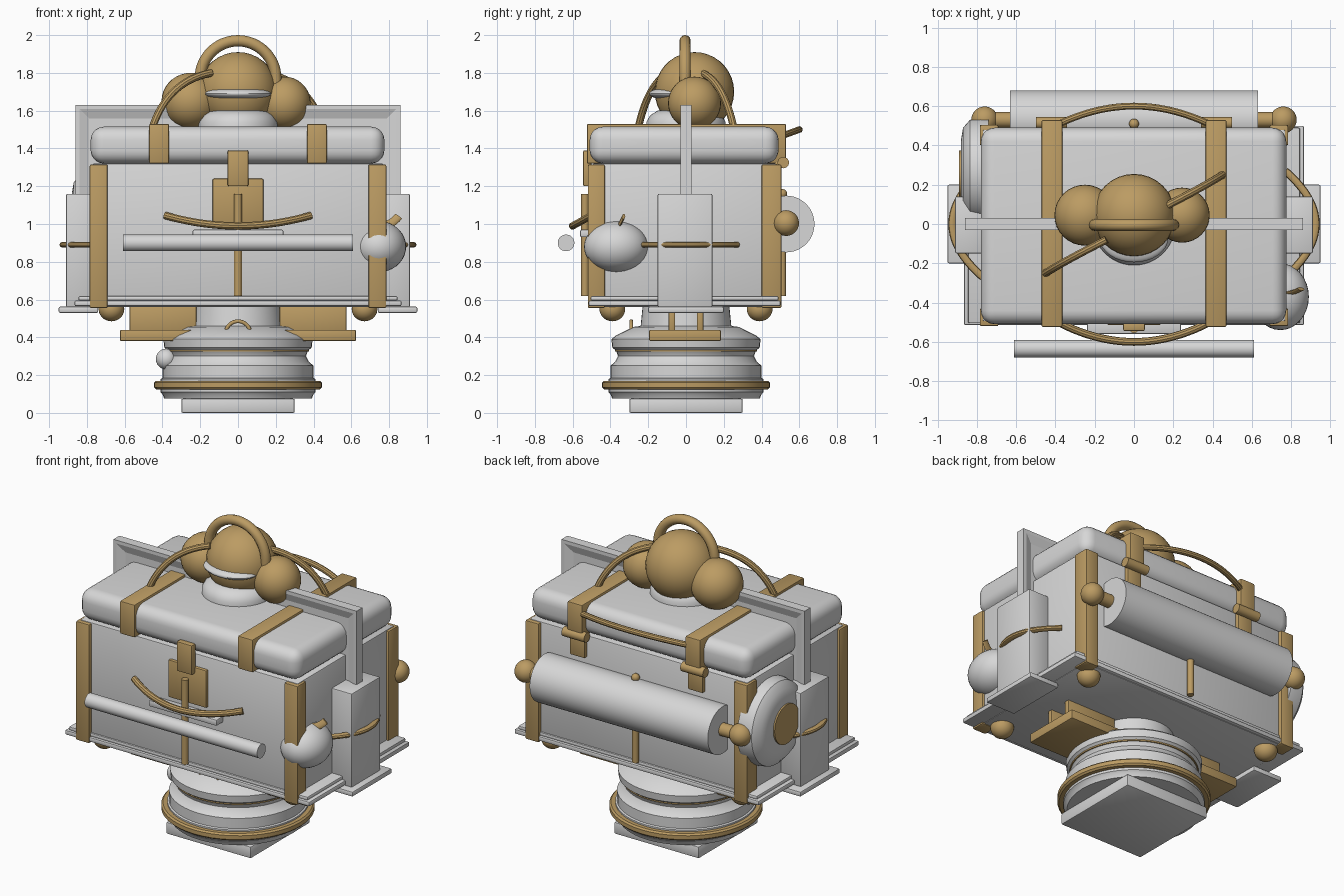
import bpy, bmesh, math
from mathutils import Vector, Matrix

cube = bpy.data.objects.get("Cube")
if cube:
    bpy.data.objects.remove(cube)


def material(name, rgb):
    m = bpy.data.materials.new(name)
    m.use_nodes = True
    m.diffuse_color = (*rgb, 1)
    m.node_tree.nodes["Principled BSDF"].inputs["Base Color"].default_value = (*rgb, 1)
    return m


GREY = material("pale grey", (0.68, 0.68, 0.68))
GOLD = material("old gold", (0.50, 0.33, 0.125))


def finish(name, bm, mat, smooth=True):
    me = bpy.data.meshes.new(name)
    bmesh.ops.recalc_face_normals(bm, faces=bm.faces)
    bm.to_mesh(me)
    bm.free()
    ob = bpy.data.objects.new(name, me)
    bpy.context.collection.objects.link(ob)
    me.materials.append(mat)
    if smooth:
        bpy.ops.object.select_all(action='DESELECT')
        ob.select_set(True)
        bpy.context.view_layer.objects.active = ob
        bpy.ops.object.shade_smooth_by_angle(angle=math.radians(35))
    return ob


def box(name, mat, x, y, z, bevel=0.008, segments=2):
    """Box from (min, max) ranges with softened edges."""
    bm = bmesh.new()
    bmesh.ops.create_cube(bm, size=1)
    for v in bm.verts:
        for i, r in enumerate((x, y, z)):
            v.co[i] = min(r) if v.co[i] < 0 else max(r)
    if bevel:
        bmesh.ops.bevel(bm, geom=bm.edges[:], offset=bevel, segments=segments,
                        profile=0.5, affect='EDGES')
    return finish(name, bm, mat)


def ball(name, mat, centre, radii):
    bm = bmesh.new()
    bmesh.ops.create_uvsphere(bm, u_segments=32, v_segments=18, radius=1)
    bmesh.ops.transform(bm, matrix=Matrix.Translation(centre) @ Matrix.Diagonal((*radii, 1)),
                        verts=bm.verts)
    return finish(name, bm, mat)


def lathe(name, mat, profile, centre=(0, 0, 0), axis='Z'):
    """Spin (radius, height) pairs about an axis."""
    bm = bmesh.new()
    vs = [bm.verts.new((r, 0, h)) for r, h in profile]
    es = [bm.edges.new(p) for p in zip(vs, vs[1:])]
    bmesh.ops.spin(bm, geom=vs + es, cent=(0, 0, 0), axis=(0, 0, 1),
                   angle=math.tau, steps=48)
    bmesh.ops.remove_doubles(bm, verts=bm.verts, dist=0.0001)
    turn = Matrix.Rotation(math.pi / 2, 4, 'Y') if axis == 'X' else Matrix()
    bmesh.ops.transform(bm, matrix=Matrix.Translation(centre) @ turn, verts=bm.verts)
    return finish(name, bm, mat)


def rod(name, mat, centre, radius, length, axis='X'):
    h = length / 2
    return lathe(name, mat, [(0, -h), (radius, -h), (radius, h), (0, h)], centre, axis)


def arc(name, mat, a, mid, b, radius, flat=1.0, steps=20):
    """Tube along the parabola that passes through three points."""
    a, mid, b = map(Vector, (a, mid, b))
    ctrl = mid * 2 - (a + b) / 2
    normal = (b - a).cross(mid - a).normalized()
    bm = bmesh.new()
    rings = []
    for i in range(steps + 1):
        t = i / steps
        p = a * (1 - t) ** 2 + ctrl * 2 * t * (1 - t) + b * t * t
        d = ((ctrl - a) * (1 - t) + (b - ctrl) * t).normalized()
        side = d.cross(normal)
        rings.append([bm.verts.new(p + side * radius * math.cos(k * math.tau / 10)
                                   + normal * radius * flat * math.sin(k * math.tau / 10))
                      for k in range(10)])
    for r, s in zip(rings, rings[1:]):
        for k in range(10):
            bm.faces.new((r[k], r[k - 1], s[k - 1], s[k]))
    bm.faces.new(rings[0])
    bm.faces.new(rings[-1])
    return finish(name, bm, mat)


def half_ring(name, mat, centre, major, minor, drop=0.0):
    """Upright half ring facing the front, with straight legs."""
    c = Vector(centre)
    path = [Vector((math.cos(i * math.pi / 24), 0, math.sin(i * math.pi / 24))) for i in range(25)]
    spine = [(c + d * major, d) for d in path]
    if drop:
        down = Vector((0, 0, -drop))
        spine = [(spine[0][0] + down, path[0])] + spine + [(spine[-1][0] + down, path[-1])]
    bm = bmesh.new()
    rings = [[bm.verts.new(p + d * minor * math.cos(k * math.tau / 12)
                           + Vector((0, minor * math.sin(k * math.tau / 12), 0)))
              for k in range(12)] for p, d in spine]
    for r, s in zip(rings, rings[1:]):
        for k in range(12):
            bm.faces.new((r[k], r[k - 1], s[k - 1], s[k]))
    bm.faces.new(rings[0])
    bm.faces.new(rings[-1])
    return finish(name, bm, mat)


# Pedestal
box("base_plate", GREY, (-.3, .3), (-.3, .3), (0, .075))
lathe("pedestal", GREY, [(0, .075), (.39, .075), (.4, .1), (.41, .11), (.41, .18), (.4, .185),
                         (.4, .25), (.375, .27), (.36, .3), (.37, .33), (.39, .345), (.395, .39),
                         (.37, .41), (.28, .455), (.24, .46), (.23, .56), (0, .56)])
lathe("pedestal_ring", GOLD, [(.4, .125), (.435, .125), (.445, .135), (.445, .16),
                              (.435, .17), (.4, .17), (.4, .125)])
lathe("upper_ring", GOLD, [(.34, .325), (.375, .325), (.375, .34), (.34, .34), (.34, .325)])
half_ring("pedestal_handle", GOLD, (0, -.29, .42), .065, .01, .02)
ball("pedestal_knob", GREY, (-.38, -.08, .285), (.055, .055, .055))
rod("knob_stem", GREY, (-.36, -.08, .33), .02, .05, 'Z')

# Chest body, rim and lid
box("chest_body", GREY, (-.77, .77), (-.495, .48), (.56, 1.32))
box("lower_rim", GREY, (-.865, .865), (-.515, .5), (.565, .595))
box("upper_rim", GREY, (-.845, .845), (-.505, .49), (.595, .618))
box("lid", GREY, (-.78, .775), (-.51, .49), (1.32, 1.515), .07, 5)

# Parts repeated on both sides
for s, side in ((1, "left"), (-1, "right")):
    box(side + "_strap", GOLD, (s * .365, s * .47), (-.525, .53), (1.32, 1.53))
    box(side + "_hinge_leaf", GOLD, (s * .365, s * .47), (.47, .505), (1.18, 1.35))
    rod(side + "_hinge_barrel", GOLD, (s * .42, .515, 1.325), .03, .16)
    for y0, y1, end in ((-.52, -.43, "front"), (.4, .505, "back")):
        box(side + "_" + end + "_corner_post", GOLD, (s * .69, s * .785), (y0, y1), (.555, 1.315))
        ball(side + "_" + end + "_foot", GOLD, (s * .67, math.copysign(.39, y0), .55),
             (.068, .068, .065))
    box(side + "_side_plate", GREY, (s * .76, s * .91), (-.15, .14), (.56, 1.16))
    box(side + "_side_ledge", GREY, (s * .74, s * .95), (-.2, .2), (.53, .562))
    arc(side + "_side_handle", GOLD, (s * .77, -.27, .89), (s * .925, 0, .89),
        (s * .77, .27, .89), .02, .8)
    box(side + "_step", GOLD, (s * .2, s * .625), (-.195, .185), (.38, .44))
    for y in (-.075, .075):
        box(side + "_step_bracket", GOLD, (s * .22, s * .575), (y - .018, y + .018), (.43, .565))
    ball(side + "_roll_knob", GOLD, (s * .76, .53, 1.005), (.068, .068, .068))
    rod(side + "_roll_neck", GOLD, (s * .66, .53, 1.005), .04, .12)
    # Curved arms run from the lid to the head
    arc(side + "_head_arm", GOLD, (s * .45, s * .25, 1.52), (s * .33, s * .18, 1.71),
        (s * .14, s * .08, 1.8), .02)

# Upright board through the chest, with a recessed field on each face
board = bmesh.new()
bmesh.ops.create_cube(board, size=1)
bmesh.ops.transform(board, verts=board.verts,
                    matrix=Matrix.Translation((0, 0, 1.125)) @ Matrix.Diagonal((1.72, .06, 1.01, 1)))
board.faces.ensure_lookup_table()
field = [f for f in board.faces if abs(f.normal.y) > .9]
bmesh.ops.inset_individual(board, faces=field, thickness=.03)
bmesh.ops.inset_individual(board, faces=field, thickness=.07, depth=-.018)
finish("upright_board", board, GREY, False)

# Front fittings
box("latch", GOLD, (-.055, .055), (-.545, -.5), (1.2, 1.39))
box("latch_plate", GOLD, (-.135, .135), (-.515, -.48), (1, 1.24))
rod("front_rod", GOLD, (0, -.535, .89), .02, .54, 'Z')
arc("front_bow", GOLD, (-.385, -.5, 1.045), (0, -.6, .99), (.385, -.5, 1.045), .02)
rod("front_scroll", GREY, (0, -.635, .9), .044, 1.22)
box("scroll_holder", GREY, (-.24, .24), (-.56, -.48), (.93, .97))
ball("flask", GREY, (.745, -.37, .88), (.145, .17, .135))
arc("flask_spout", GOLD, (.74, -.36, .99), (.8, -.35, 1.0), (.85, -.33, 1.04), .022, .4)

# Back fittings
rod("back_roll", GREY, (0, .53, 1.0), .15, 1.26)
rod("back_rod", GOLD, (0, .51, .85), .02, .46, 'Z')
ball("back_stud", GOLD, (0, .51, 1.16), (.025, .025, .025))
arc("back_bow", GOLD, (-.42, .49, 1.46), (0, .6, 1.5), (.42, .49, 1.46), .018)
lathe("side_drum", GREY, [(0, -.88), (.16, -.88), (.22, -.87), (.26, -.835), (.27, -.78),
                          (.27, -.74), (0, -.74)], (0, .27, 1.0), 'X').data.flip_normals()
rod("drum_cap", GOLD, (-.85, .25, 1.0), .125, .08)

# Head on its collar
lathe("collar", GREY, [(0, 1.5), (.21, 1.5), (.21, 1.54), (.19, 1.575), (.15, 1.6), (0, 1.6)])
ball("head", GOLD, (0, .045, 1.7), (.21, .21, .21))
ball("right_ear", GOLD, (-.25, .045, 1.65), (.155, .155, .15))
ball("left_ear", GOLD, (.245, .045, 1.64), (.14, .14, .14))
ball("visor", GREY, (0, -.07, 1.69), (.175, .125, .035))
half_ring("headband", GOLD, (0, -.005, 1.77), .2, .03, .1)
